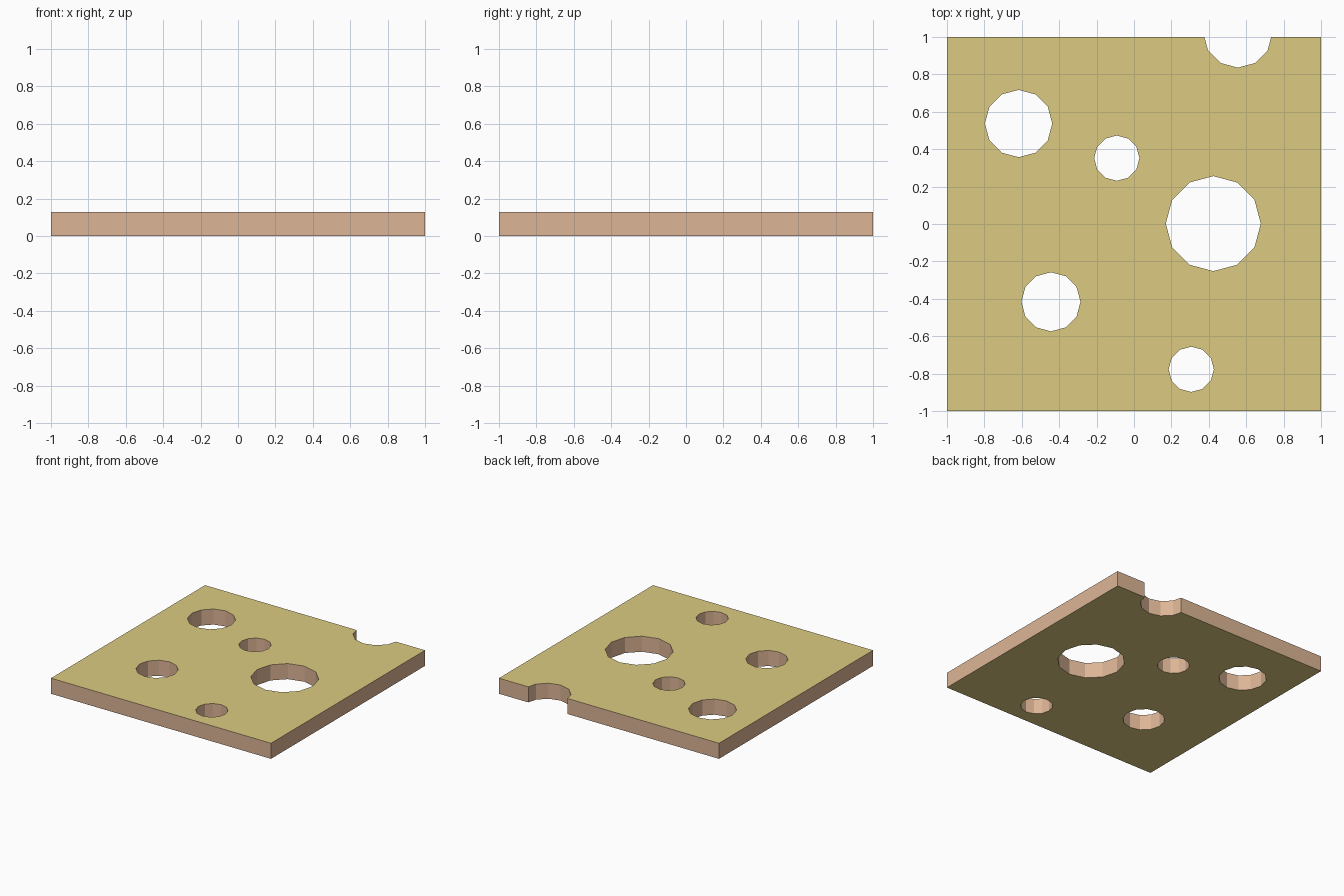
import bpy

if "Cube" in bpy.data.objects:
    bpy.data.objects.remove(bpy.data.objects["Cube"])

THICK = 0.128
# x, y, radius of each round hole; the last one cuts the back edge
HOLES = [
    (0.424, 0.002, 0.254),
    (-0.617, 0.537, 0.180),
    (-0.092, 0.352, 0.121),
    (-0.444, -0.416, 0.158),
    (0.306, -0.777, 0.121),
    (0.555, 1.020, 0.184),
]


def material(name, color):
    mat = bpy.data.materials.new(name)
    mat.diffuse_color = (*color, 1)
    mat.use_nodes = True
    mat.node_tree.nodes["Principled BSDF"].inputs["Base Color"].default_value = mat.diffuse_color
    return mat


face_mat = material("yellow_face", (0.72, 0.60, 0.22))
rim_mat = material("tan_rim", (0.72, 0.46, 0.30))

# Square slab
bpy.ops.mesh.primitive_cube_add(size=2, location=(0, 0, THICK / 2))
slab = bpy.context.object
slab.name = "cheese_slice"
slab.scale = (1, 1, THICK / 2)
bpy.ops.object.transform_apply(location=True, rotation=False, scale=True)
slab.data.materials.append(face_mat)
slab.data.materials.append(rim_mat)

# Twelve-sided hole cutters
cutters = []
for i, (x, y, r) in enumerate(HOLES):
    bpy.ops.mesh.primitive_cylinder_add(vertices=12, radius=r, depth=0.6,
                                        location=(x, y, THICK / 2))
    cutter = bpy.context.object
    cutter.name = f"hole_cutter_{i + 1}"
    cutter.hide_render = True
    cutters.append(cutter)
    mod = slab.modifiers.new(f"hole_{i + 1}", 'BOOLEAN')
    mod.operation = 'DIFFERENCE'
    mod.solver = 'EXACT'
    mod.object = cutter

# Apply the cuts, then remove the cutters
bpy.context.view_layer.objects.active = slab
for mod in list(slab.modifiers):
    bpy.ops.object.modifier_apply(modifier=mod.name)
for cutter in cutters:
    bpy.data.objects.remove(cutter, do_unlink=True)

# Yellow top and bottom, tan outer edges and hole walls
for poly in slab.data.polygons:
    poly.use_smooth = False
    poly.material_index = 0 if abs(poly.normal.z) > 0.5 else 1
